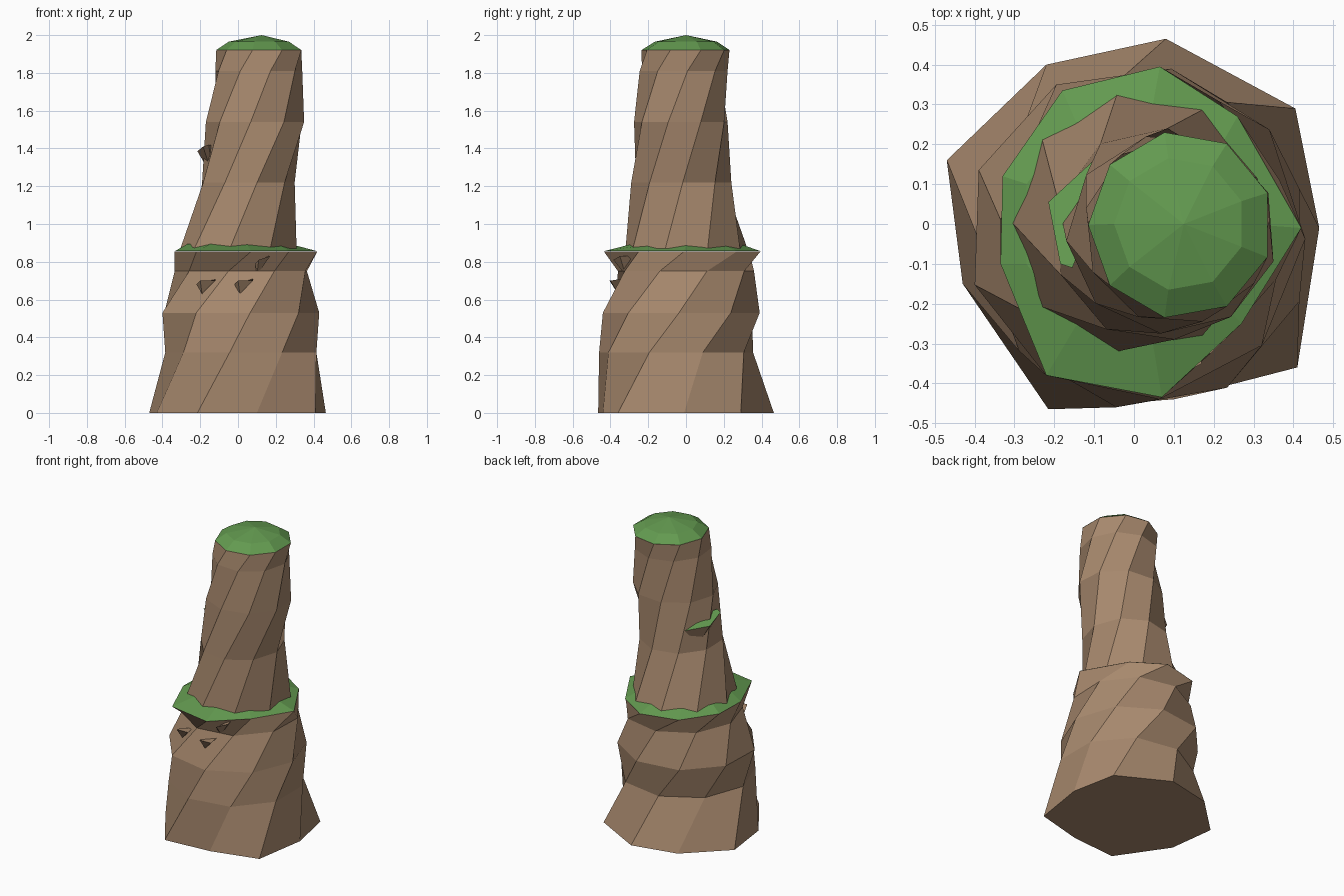
import bpy, bmesh
from math import cos, sin, radians
from mathutils import Vector

cube = bpy.data.objects.get("Cube")
if cube:
    bpy.data.objects.remove(cube, do_unlink=True)

SIDES = 9


def material(name, rgb):
    mat = bpy.data.materials.new(name)
    mat.use_nodes = True
    mat.diffuse_color = (*rgb, 1)
    bsdf = next(n for n in mat.node_tree.nodes if n.type == 'BSDF_PRINCIPLED')
    bsdf.inputs["Base Color"].default_value = (*rgb, 1)
    return mat


rock = material("brown rock", (0.39, 0.25, 0.155))
grass = material("grass green", (0.125, 0.325, 0.08))


def ring(z, left, right, front, back, turn):
    """Nine-sided outline, turned and stretched to fit its bounds."""
    angles = [radians(160 + turn + 360 * i / SIDES) for i in range(SIDES)]
    xs, ys = [cos(a) for a in angles], [sin(a) for a in angles]

    def fit(values, low, high):
        a, b = min(values), max(values)
        return [low + (v - a) / (b - a) * (high - low) for v in values]

    return [Vector((x, y, z)) for x, y in zip(fit(xs, left, right), fit(ys, front, back))]


def outline(z, points, shift=0):
    points = points[shift:] + points[:shift]
    return [Vector((x, y, z)) for x, y in points]


def build(name, bm, mats):
    bmesh.ops.recalc_face_normals(bm, faces=bm.faces)
    mesh = bpy.data.meshes.new(name)
    bm.to_mesh(mesh)
    bm.free()
    for mat in mats:
        mesh.materials.append(mat)
    obj = bpy.data.objects.new(name, mesh)
    bpy.context.collection.objects.link(obj)
    return obj


def loft(name, rings, mat, bottom=True, top=True, apex=None):
    bm = bmesh.new()
    loops = [[bm.verts.new(p) for p in r] for r in rings]
    for low, high in zip(loops, loops[1:]):
        for i in range(SIDES):
            j = (i + 1) % SIDES
            bm.faces.new((low[i], low[j], high[j], high[i]))
    if bottom:
        bm.faces.new(loops[0][::-1])
    if apex:
        tip = bm.verts.new(apex)
        for i in range(SIDES):
            bm.faces.new((loops[-1][i], loops[-1][(i + 1) % SIDES], tip))
    elif top:
        bm.faces.new(loops[-1])
    return build(name, bm, [mat])


# Irregular outlines of the foot and the ledge
foot = [(-.47, .16), (-.43, -.15), (-.215, -.465), (.1, -.44), (.41, -.36),
        (.465, -.01), (.405, .29), (.08, .465), (-.22, .4)]
rim = [(-.33, .12), (-.335, -.1), (-.22, -.38), (.07, -.435), (.27, -.25),
       (.42, -.01), (.26, .27), (.065, .395), (-.18, .335)]

# Twisted lower column, flaring out under the ledge
loft("lower_column", [
    outline(0, foot),
    ring(.32, -.385, .415, -.46, .355, 20),
    ring(.53, -.4, .43, -.44, .39, 38),
    ring(.75, -.335, .365, -.36, .36, 58),
    outline(.855, rim, 2),
], rock)

# Grass ledge
loft("grass_ledge", [
    outline(.856, rim),
    ring(.893, -.27, .28, -.29, .29, 0),
], grass)

# Twisted upper column
loft("upper_column", [
    ring(.87, -.305, .31, -.32, .325, 20),
    ring(1.22, -.19, .3, -.29, .24, 42),
    ring(1.54, -.17, .35, -.275, .22, 64),
    ring(1.81, -.12, .34, -.245, .22, 86),
    ring(1.92, -.115, .335, -.235, .23, 100),
], rock)

# Domed grass cap
loft("grass_cap", [
    ring(1.921, -.115, .335, -.235, .23, 100),
    ring(1.965, -.05, .27, -.165, .165, 100),
], grass, apex=(.125, 0, 2))


def wedge(name, top, foot_point, mats):
    """Outcrop: a flat-topped fan tapering down to one point."""
    bm = bmesh.new()
    verts = [bm.verts.new(p) for p in top]
    tip = bm.verts.new(foot_point)
    bm.faces.new(verts)
    for a, b in zip(verts, verts[1:] + verts[:1]):
        bm.faces.new((a, b, tip)).material_index = len(mats) - 1
    return build(name, bm, mats)


# Small grassy outcrop on the side of the upper column
wedge("side_outcrop", [(-.09, .17, 1.36), (-.215, .055, 1.385), (-.185, -.1, 1.41),
                       (-.155, -.11, 1.42), (-.1, .02, 1.41)],
      (-.13, .06, 1.24), [grass, rock])

# Little rock chips under the ledge
for name, x, y, z in (("chip_right", -.17, -.345, .7), ("chip_left", .03, -.39, .7)):
    wedge(name, [(x - .05, y + .04, z - .02), (x - .03, y - .015, z),
                 (x + .05, y - .01, z), (x + .05, y + .05, z + .01)],
          (x - .02, y + .03, z - .07), [rock])
wedge("ledge_spur", [(.09, -.36, .79), (.11, -.385, .81), (.17, -.35, .83), (.15, -.27, .83)],
      (.1, -.32, .73), [rock])
